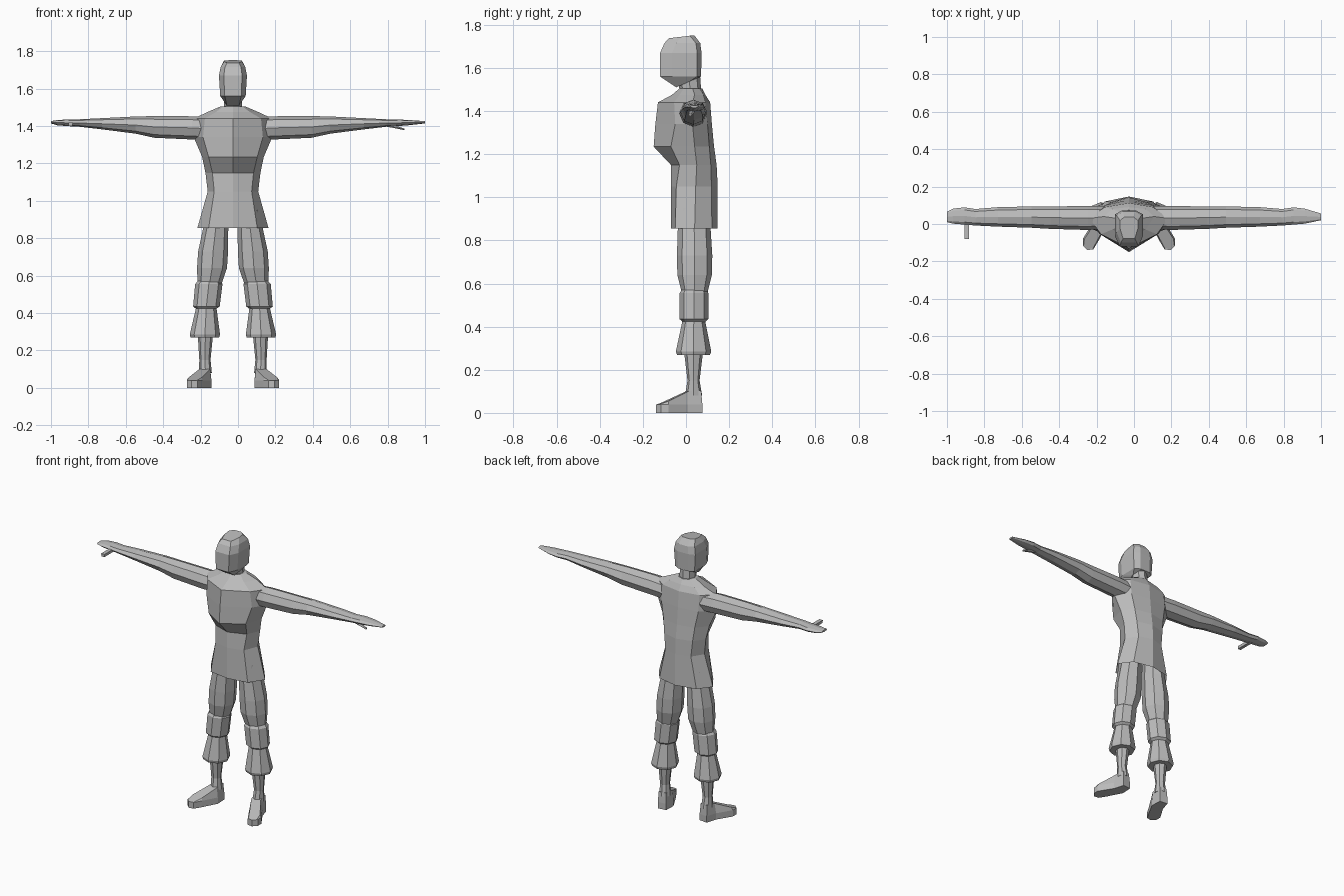
import bpy, bmesh, math

CX = -0.027  # centre line of the body

grey = bpy.data.materials.new("plain grey")
grey.diffuse_color = (0.5, 0.5, 0.5, 1)


def loft(name, rings, cap_start=True, cap_end=True):
    """Skin a series of equal-length point rings with flat quads."""
    bm = bmesh.new()
    vs = [[bm.verts.new(p) for p in r] for r in rings]
    n = len(vs[0])
    for a, b in zip(vs, vs[1:]):
        for i in range(n):
            j = (i + 1) % n
            bm.faces.new((a[i], a[j], b[j], b[i]))
    if cap_start:
        bm.faces.new(vs[0])
    if cap_end:
        bm.faces.new(vs[-1])
    bmesh.ops.recalc_face_normals(bm, faces=bm.faces)
    me = bpy.data.meshes.new(name)
    bm.to_mesh(me)
    bm.free()
    me.materials.append(grey)
    ob = bpy.data.objects.new(name, me)
    bpy.context.collection.objects.link(ob)
    return ob


def ring_z(z, x, y, rx, ry, n=8, turn=0.0):
    """Horizontal oval ring."""
    return [(x + rx * math.cos(turn + math.tau * i / n),
             y + ry * math.sin(turn + math.tau * i / n), z) for i in range(n)]


def ring_x(x, y, z, ry, rz, n=8):
    """Oval ring across the x direction."""
    return [(x, y + ry * math.cos(math.tau * i / n),
             z + rz * math.sin(math.tau * i / n)) for i in range(n)]


def mirror_section(z, half):
    """Closed body section from half an outline, front point to back point."""
    right = [(CX + x, y, z) for x, y in half]
    left = [(CX - x, y, z) for x, y in half[1:-1]]
    return right + left[::-1]


# Tunic: pointed chest, narrow waist, flared open skirt
loft("tunic", [mirror_section(z, h) for z, h in (
    (0.855, [(0, -.07), (.13, -.05), (.19, .04), (.13, .12), (0, .147)]),
    (1.05, [(0, -.07), (.10, -.045), (.135, .045), (.09, .118), (0, .147)]),
    (1.15, [(0, -.07), (.11, -.03), (.147, .05), (.10, .115), (0, .142)]),
    (1.235, [(0, -.15), (.13, -.07), (.165, .04), (.11, .108), (0, .13)]),
    (1.34, [(0, -.142), (.16, -.05), (.21, .03), (.13, .10), (0, .12)]),
    (1.44, [(0, -.13), (.15, -.055), (.21, .03), (.13, .09), (0, .112)]),
    (1.475, [(0, -.065), (.09, -.03), (.135, .04), (.09, .08), (0, .09)]),
    (1.505, [(0, -.03), (.05, -.01), (.065, .03), (.04, .06), (0, .075)]),
)], cap_start=False)

# Neck, leaning forward into the head
loft("neck", [ring_z(1.45, CX, .04, .065, .055), ring_z(1.50, CX, .02, .048, .05),
              ring_z(1.57, CX, .01, .048, .055)])


# Head: boxy with bevelled front and back
def head_ring(z, w, front, back, tilt=0.0):
    half = [(w * .65, front), (w, front + .055), (w, back - .02), (w * .5, back)]
    pts = half + [(-x, y) for x, y in half[::-1]]
    return [(CX + x, y, z + tilt * y) for x, y in pts]


loft("head", [
    head_ring(1.53, .05, -.045, .04, .45),
    head_ring(1.56, .068, -.12, .07),
    head_ring(1.67, .075, -.12, .072),
    head_ring(1.715, .066, -.10, .066),
    head_ring(1.747, .048, -.078, .038, .12),
])

for s, label, reach in ((-1, "left", .973), (1, "right", 1.027)):
    def X(d):
        return CX + s * d

    # Arm and flat hand as one tapering limb
    loft(label + "_arm", [ring_x(X(d), y, z, ry, rz) for d, y, z, ry, rz in (
        (.13, .035, 1.385, .06, .06),
        (.22, .032, 1.390, .064, .062),
        (.42, .034, 1.395, .060, .058),
        (.52, .037, 1.405, .057, .046),
        (.70, .038, 1.412, .052, .030),
        (.82, .036, 1.416, .044, .020),
        (.88, .043, 1.417, .046, .018),
        (.94, .042, 1.418, .040, .014),
        (reach, .038, 1.420, .028 if s < 0 else .018, .006),
    )])

    # Thigh
    loft(label + "_thigh", [ring_z(z, X(d), y, rx, ry) for z, d, y, rx, ry in (
        (.95, .088, .038, .060, .070),
        (.855, .092, .038, .067, .076),
        (.73, .106, .040, .080, .082),
        (.64, .112, .040, .080, .080),
        (.55, .126, .040, .063, .058),
    )])

    # Knee band, a stout six-sided sleeve
    loft(label + "_knee_band", [ring_z(z, X(d), .037, rx, ry) for z, d, rx, ry in (
        (.572, .127, .060, .056),
        (.555, .129, .073, .067),
        (.435, .142, .071, .067),
        (.422, .143, .054, .052),
    )])

    # Flared trouser cuff
    loft(label + "_trouser_cuff", [
        ring_z(.45, X(.141), .036, .052, .050),
        ring_z(.42, X(.143), .036, .056, .054),
        ring_z(.285, X(.150), .035, .081, .082),
        ring_z(.268, X(.150), .035, .076, .076)])

    # Shin
    loft(label + "_shin", [
        ring_z(.30, X(.147), .035, .042, .046),
        ring_z(.15, X(.150), .035, .030, .028),
        ring_z(.08, X(.147), .035, .034, .040)])

    # Foot, turned outward, sloping down to the toes
    plan = [(.118, .070), (.172, .076), (.192, .01), (.247, -.08), (.247, -.115),
            (.222, -.14), (.19, -.135), (.163, -.09), (.115, .00)]
    crown = [(.122, .065, .105), (.170, .070, .105), (.180, .01, .10), (.238, -.08, .055),
             (.242, -.113, .043), (.221, -.135, .04), (.192, -.13, .04),
             (.168, -.085, .055), (.122, .00, .10)]
    loft(label + "_foot", [[(X(x), y, 0) for x, y in plan],
                           [(X(x), y, .04) for x, y in plan],
                           [(X(x), y, z) for x, y, z in crown]])

# Thumbs: one points forward, the other lies below the hand
loft("left_thumb", [[(x, y, z) for x, z in ((-.907, 1.418), (-.883, 1.418),
                     (-.885, 1.400), (-.905, 1.400))] for y in (.03, -.08)])
loft("right_thumb", [ring_x(.79, .03, 1.405, .012, .009, 6),
                     ring_x(.85, .025, 1.393, .013, .008, 6),
                     ring_x(.89, .02, 1.382, .008, .005, 6)])
